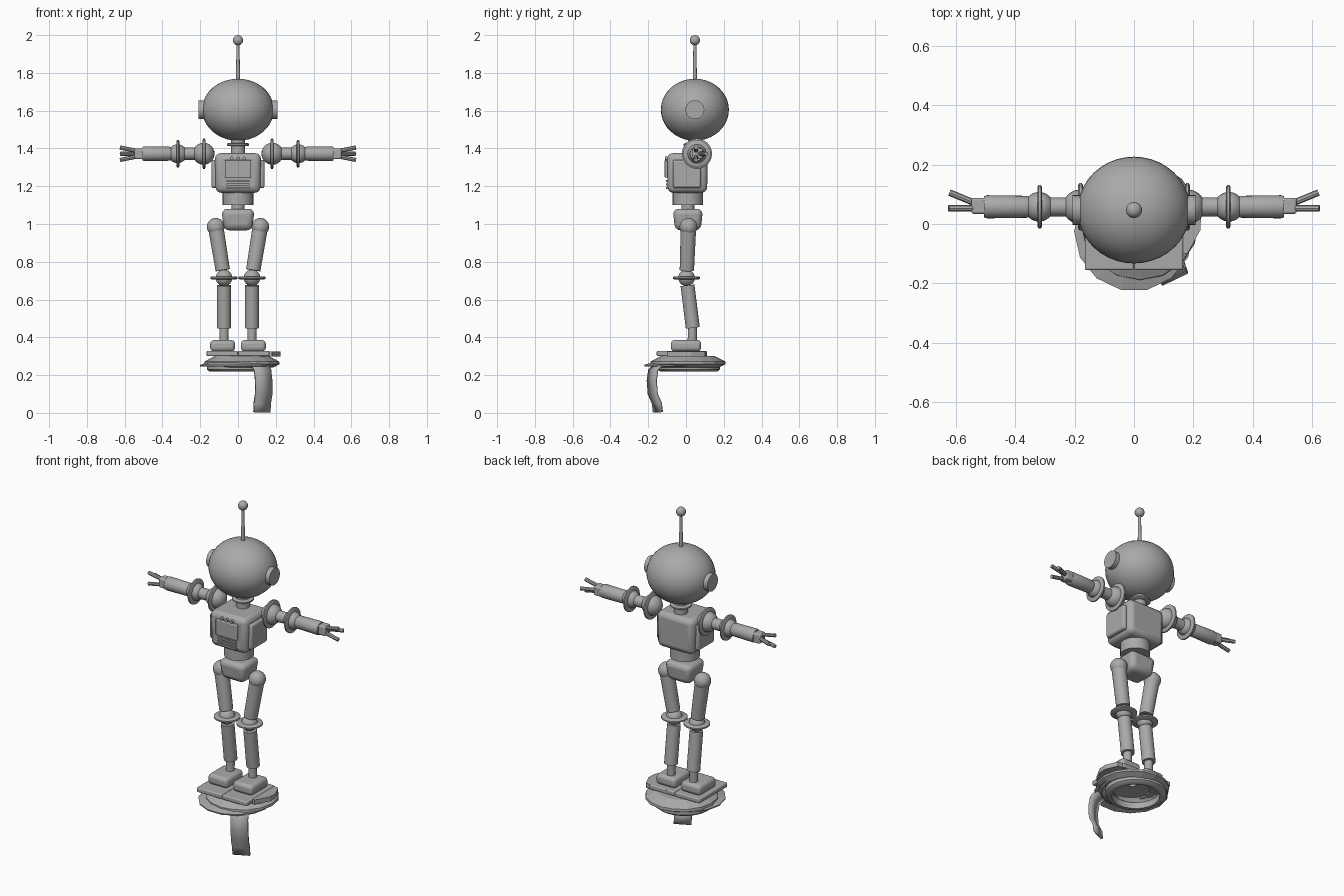
import bpy, bmesh, math
from mathutils import Vector

if "Cube" in bpy.data.objects:
    bpy.data.objects.remove(bpy.data.objects["Cube"])

grey = bpy.data.materials.new("robot_grey")
grey.diffuse_color = (0.4, 0.4, 0.4, 1)
grey.use_nodes = True
grey.node_tree.nodes["Principled BSDF"].inputs["Base Color"].default_value = grey.diffuse_color


def finish(name, bm, smooth=True, bevel=0.0):
    """Turn a bmesh into a shaded object, optionally with rounded edges."""
    bmesh.ops.recalc_face_normals(bm, faces=bm.faces)
    me = bpy.data.meshes.new(name)
    bm.to_mesh(me)
    bm.free()
    me.materials.append(grey)
    ob = bpy.data.objects.new(name, me)
    bpy.context.collection.objects.link(ob)
    if bevel:
        mod = ob.modifiers.new("round", 'BEVEL')
        mod.width, mod.segments = bevel, 3
    if smooth:
        bpy.ops.object.select_all(action='DESELECT')
        ob.select_set(True)
        bpy.context.view_layer.objects.active = ob
        bpy.ops.object.shade_smooth_by_angle(angle=math.radians(40))
    return ob


def lathe(name, start, end, profile, segs=24, smooth=True, closed=False):
    """Revolve (distance, radius) points around the axis from start to end."""
    start, end = Vector(start), Vector(end)
    axis = (end - start).normalized()
    q = axis.to_track_quat('Z', 'Y')
    bm = bmesh.new()
    rings = []
    for d, r in profile:
        rings.append([bm.verts.new(start + q @ Vector((r * math.cos(a), r * math.sin(a), d)))
                      for a in (2 * math.pi * i / segs for i in range(segs))])
    pairs = list(zip(rings, rings[1:]))
    if closed:
        pairs.append((rings[-1], rings[0]))
    for a, b in pairs:
        for i in range(segs):
            j = (i + 1) % segs
            bm.faces.new((a[i], a[j], b[j], b[i]))
    if not closed:
        bm.faces.new(rings[0])
        bm.faces.new(rings[-1])
    return finish(name, bm, smooth)


def rod(name, a, b, r, r2=None, segs=24):
    length = (Vector(b) - Vector(a)).length
    return lathe(name, a, b, [(0, r), (length, r if r2 is None else r2)], segs)


def ball(name, c, r, segs=24):
    r = r if isinstance(r, tuple) else (r, r, r)
    bm = bmesh.new()
    bmesh.ops.create_uvsphere(bm, u_segments=segs, v_segments=segs // 2, radius=1)
    for v in bm.verts:
        v.co = Vector(c) + Vector([v.co[i] * r[i] for i in range(3)])
    return finish(name, bm)


def box(name, lo, hi, bevel=0.0, taper=1.0):
    """Box between two corners; taper narrows the bottom."""
    bm = bmesh.new()
    bmesh.ops.create_cube(bm, size=1)
    lo, hi = Vector(lo), Vector(hi)
    for v in bm.verts:
        t = taper if v.co.z < 0 else 1
        v.co = Vector((v.co.x * t, v.co.y * t, v.co.z))
        v.co = (lo + hi) / 2 + Vector([v.co[i] * (hi - lo)[i] for i in range(3)])
    return finish(name, bm, bevel > 0, bevel)


def flange(name, c, direction, r):
    """Thin rounded disc around a joint."""
    c, d = Vector(c), Vector(direction).normalized()
    lathe(name, c - d * 0.008, c + d * 0.008,
          [(0, r - 0.008), (0.004, r - 0.001), (0.012, r - 0.001), (0.016, r - 0.008)])


def slab(name, outline, z0, z1):
    bm = bmesh.new()
    f = bm.faces.new([bm.verts.new((x, y, z0)) for x, y in outline])
    ext = bmesh.ops.extrude_face_region(bm, geom=[f])
    for v in ext["geom"]:
        if isinstance(v, bmesh.types.BMVert):
            v.co.z = z1
    return finish(name, bm, False)


# Head, antenna and neck
HY = 0.047
ball("head", (0, HY, 1.605), (0.19, 0.18, 0.164), 40)
rod("antenna", (0, HY, 1.75), (0, HY, 1.96), 0.011, 0.008, 16)
ball("antenna_tip", (0, HY, 1.973), 0.027)
rod("neck", (0, HY, 1.35), (0, HY, 1.47), 0.037)
flange("neck_ring", (0, HY, 1.42), (0, 0, 1), 0.06)

# Torso with control panel, knobs and vents
box("torso", (-0.122, -0.1, 1.165), (0.122, 0.115, 1.375), 0.03, 0.97)
box("chest_panel", (-0.07, -0.113, 1.245), (0.07, -0.09, 1.338), 0.005)
for i in range(3):
    x = (i - 1) * 0.033
    rod("panel_knob", (x, -0.112, 1.348), (x, -0.07, 1.348), 0.009, segs=12)
    z = 1.228 - i * 0.019
    box("chest_vent", (-0.06, -0.106, z - 0.005), (0.06, -0.09, z + 0.005))

# Waist and pelvis
rod("waist", (0, 0.01, 1.1), (0, 0.01, 1.17), 0.081)
rod("waist_joint", (0, 0.01, 1.06), (0, 0.01, 1.11), 0.034)
box("pelvis", (-0.088, -0.07, 0.966), (0.088, 0.09, 1.08), 0.03, 0.85)

for s, side in ((-1, "left"), (1, "right")):
    # Head disc and torso side panel
    rod(side + "_ear", (s * 0.15, HY, 1.605), (s * 0.208, HY, 1.605), 0.05)
    x = sorted((s * 0.1, s * 0.14))
    box(side + "_side_panel", (x[0], -0.07, 1.19), (x[1], 0.08, 1.34), 0.012)

    # Arm
    def arm(x, y=0.058, z=1.372):
        return (s * x, y, z)
    ball(side + "_shoulder", arm(0.182), 0.058)
    flange(side + "_shoulder_ring", arm(0.18), (1, 0, 0), 0.081)
    rod(side + "_upper_arm", arm(0.2), arm(0.31), 0.032)
    ball(side + "_elbow", arm(0.32), 0.05)
    flange(side + "_elbow_ring", arm(0.318), (1, 0, 0), 0.074)
    lathe(side + "_forearm", arm(0.35), arm(0.505),
          [(0, 0.032), (0.012, 0.037), (0.145, 0.039), (0.155, 0.036)])
    x = sorted((s * 0.495, s * 0.548))
    box(side + "_palm", (x[0], 0.034, 1.344), (x[1], 0.088, 1.4), 0.008)
    for part, a, b in (("upper_finger", arm(0.535, 0.053, 1.387), arm(0.625, 0.053, 1.405)),
                       ("lower_finger", arm(0.535, 0.053, 1.357), arm(0.625, 0.053, 1.339)),
                       ("thumb", arm(0.535, 0.07), arm(0.622, 0.106))):
        rod(f"{side}_{part}", a, b, 0.011, segs=8)

    # Leg
    hip, knee = (s * 0.118, 0.013, 0.985), (s * 0.074, 0.003, 0.715)
    ankle = (s * 0.074, 0.036, 0.45)
    ball(side + "_hip", hip, 0.047)
    low = Vector(hip).lerp(Vector(knee), 0.85)
    rod(side + "_thigh", hip, low, 0.041, 0.038)
    ball(side + "_knee", knee, 0.044)
    flange(side + "_knee_ring", knee, (0, 0, 1), 0.073)
    rod(side + "_shin", Vector(knee).lerp(Vector(ankle), 0.15), ankle, 0.037)
    rod(side + "_ankle", (s * 0.074, 0.033, 0.37), (s * 0.074, 0.034, 0.47), 0.024)
    x = sorted((s * 0.016, s * 0.147))
    box(side + "_foot", (x[0], -0.08, 0.325), (x[1], 0.08, 0.386), 0.02)

    # Deck plate under the foot
    x = sorted((s * 0.001, s * 0.166))
    box(side + "_deck_plate", (x[0], -0.155, 0.301), (x[1], 0.11, 0.328), 0.006)

# Broken saucer: side shard, thin rim, sloped shell and hollow lower ring
slab("deck_shard", [(0, -0.1), (0.18, -0.1), (0.224, -0.02), (0.226, 0.03),
                    (0.195, 0.1), (0.05, 0.11)], 0.298, 0.325)
lathe("saucer_rim", (0, -0.025, 0), (0, -0.025, 1),
      [(0.246, 0.2), (0.254, 0.202), (0.285, 0.1), (0.272, 0.1)], 14, False, True)
lathe("saucer_shell", (0.02, 0.01, 0), (0.02, 0.01, 1),
      [(0.24, 0.165), (0.258, 0.2), (0.272, 0.198), (0.302, 0.14), (0.302, 0.02),
       (0.285, 0.02), (0.28, 0.13)], 16, False, True)
lathe("saucer_ring", (0, 0.015, 0), (0, 0.015, 1),
      [(0.218, 0.15), (0.23, 0.165), (0.255, 0.165), (0.255, 0.13), (0.218, 0.13)],
      24, True, True)

# Curved hanging strip, turned slightly towards the side
bm = bmesh.new()
across, out = Vector((0.9, 0.43, 0)), Vector((0.43, -0.9, 0))
path = [(0.262, -0.06), (0.25, -0.015), (0.225, 0.01), (0.17, 0.018), (0.1, 0.012),
        (0.05, -0.012), (0.012, -0.018)]
rows = []
for z, d in path:
    c = Vector((0.125 + (0.25 - z) * 0.04, -0.165, z)) + out * d
    rows.append([bm.verts.new(c + across * w) for w in (-0.048, 0.048)])
for a, b in zip(rows, rows[1:]):
    bm.faces.new((a[0], a[1], b[1], b[0]))
strip = finish("hanging_strip", bm)
mod = strip.modifiers.new("thickness", 'SOLIDIFY')
mod.thickness, mod.offset = 0.014, 0

# Rest the lowest edge on the ground
low = min(v.co.z for v in strip.data.vertices)
for v in strip.data.vertices:
    if v.co.z == low:
        v.co.z = 0.004
